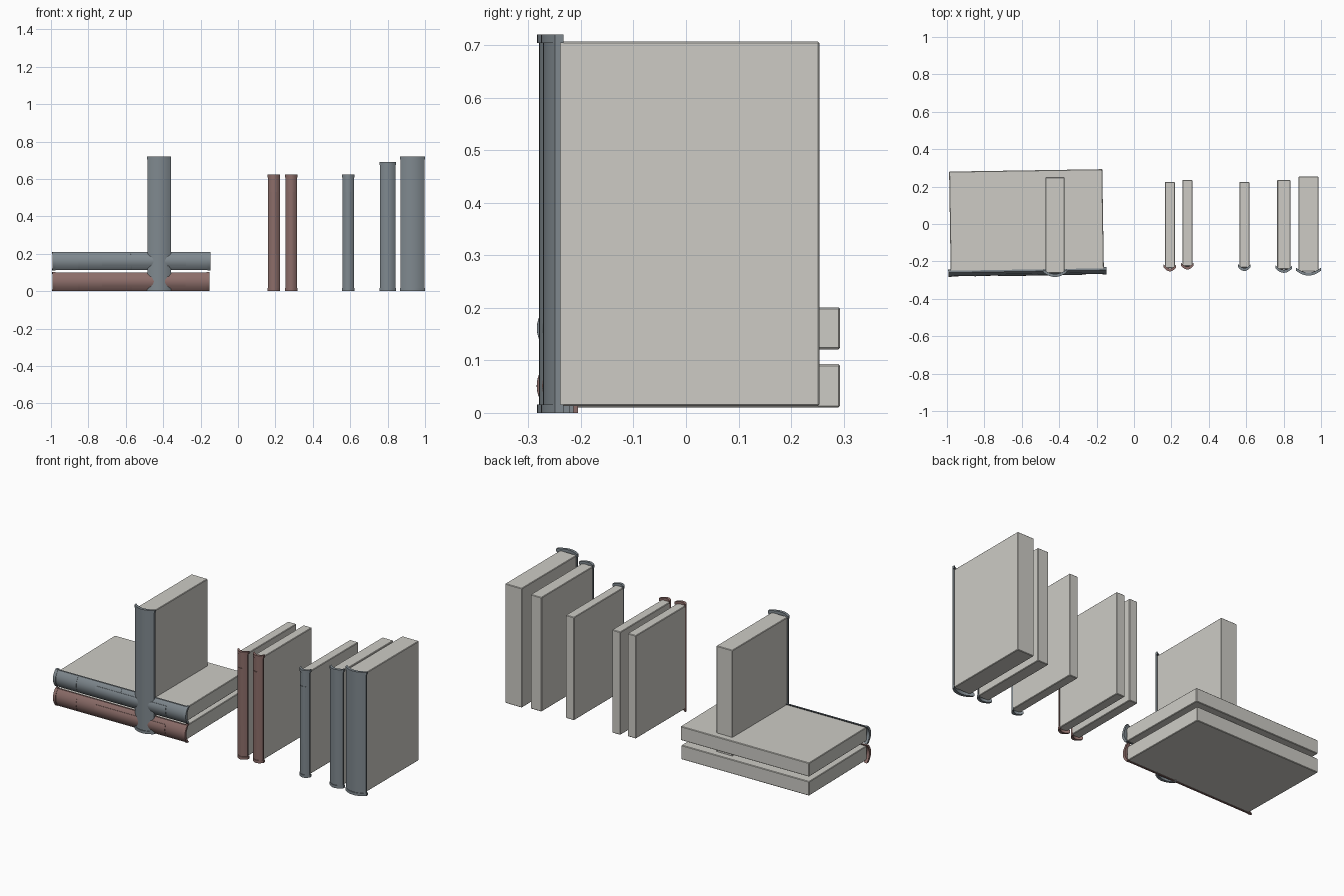
import bpy, bmesh, math
from mathutils import Matrix

if "Cube" in bpy.data.objects:
    bpy.data.objects.remove(bpy.data.objects["Cube"])


def material(name, rgb):
    m = bpy.data.materials.new(name)
    m.use_nodes = True
    m.diffuse_color = (*rgb, 1)
    m.node_tree.nodes["Principled BSDF"].inputs["Base Color"].default_value = (*rgb, 1)
    return m


PAPER = material("warm grey paper", (0.61, 0.6, 0.56))
BLUE = material("slate blue cover", (0.215, 0.25, 0.275))
RED = material("dusty red cover", (0.265, 0.155, 0.143))


def finish(name, bm, mat, matrix, smooth=False):
    bmesh.ops.recalc_face_normals(bm, faces=bm.faces)
    mesh = bpy.data.meshes.new(name)
    bm.to_mesh(mesh)
    bm.free()
    mesh.materials.append(mat)
    ob = bpy.data.objects.new(name, mesh)
    ob.matrix_world = matrix
    bpy.context.collection.objects.link(ob)
    if smooth:
        bpy.ops.object.select_all(action="DESELECT")
        ob.select_set(True)
        bpy.context.view_layer.objects.active = ob
        bpy.ops.object.shade_smooth_by_angle(angle=math.radians(30))
    return ob


def shell(name, half, width, back, depth, thick, z0, z1, mat, matrix, segments=12):
    """Curved strip: the part of a spine arc within +-half, extruded in z."""
    xs = [-half + 2 * half * i / segments for i in range(segments + 1)]
    arc = [(x, back - depth * (1 - (2 * x / width) ** 2)) for x in xs]
    outline = arc + [(x, y + thick) for x, y in reversed(arc)]
    bm = bmesh.new()
    face = bm.faces.new([bm.verts.new((x, y, z0)) for x, y in outline])
    ext = bmesh.ops.extrude_face_region(bm, geom=[face])
    verts = [v for v in ext["geom"] if isinstance(v, bmesh.types.BMVert)]
    bmesh.ops.translate(bm, verts=verts, vec=(0, 0, z1 - z0))
    return finish(name, bm, mat, matrix, True)


def book(name, width, height, back, rear, mat, matrix, paper=0.8, label=False, bands=()):
    depth = 0.012 + 0.08 * width
    # page block, running up into the hollow of the spine
    inset = 0.013
    bm = bmesh.new()
    bmesh.ops.create_cube(bm, size=1)
    bmesh.ops.scale(bm, verts=bm.verts, vec=(width * paper, rear - back + 0.004, height - 2 * inset))
    bmesh.ops.translate(bm, verts=bm.verts, vec=(0, (rear + back - 0.004) / 2, height / 2))
    pages = finish(name + "_pages", bm, PAPER, matrix)
    bevel = pages.modifiers.new("Bevel", "BEVEL")
    bevel.width = 0.003
    bevel.segments = 1
    # curved spine and its end caps
    body = width - 0.004
    shell(name + "_spine", body / 2, body, back, depth, 0.01, 0.004, height - 0.004, mat, matrix)
    for tag, z in (("lower", 0), ("upper", height - 0.016)):
        shell(f"{name}_{tag}_cap", width / 2, width, back, depth + 0.004, 0.016, z, z + 0.016, mat, matrix)
    # raised title plate and cross bands
    if label:
        shell(name + "_label", width * 0.27, body, back, depth + 0.003, 0.004,
              height * 0.315, height * 0.847, mat, matrix)
    for i, f in enumerate(bands):
        shell(f"{name}_band_{i}", body / 2, body, back, depth + 0.002, 0.004,
              height * f - 0.003, height * f + 0.003, mat, matrix)


# standing books: name, x centre, width, height, spine back y, rear y, cover, label
standing = [
    ("middle_blue_book", -0.422, 0.129, 0.72, -0.257, 0.25, BLUE, False),
    ("first_red_book", 0.192, 0.067, 0.625, -0.232, 0.225, RED, True),
    ("second_red_book", 0.285, 0.067, 0.625, -0.222, 0.235, RED, True),
    ("thin_blue_book", 0.59, 0.067, 0.625, -0.23, 0.225, BLUE, True),
    ("medium_blue_book", 0.801, 0.088, 0.69, -0.238, 0.235, BLUE, False),
    ("large_blue_book", 0.933, 0.134, 0.72, -0.249, 0.254, BLUE, False),
]
for name, x, width, height, back, rear, mat, label in standing:
    book(name, width, height, back, rear, mat, Matrix.Translation((x, 0, 0)), label=label)

# lying books, turned a little on the stack
for name, z, width, length, mat in (("lower_lying_book", 0.0515, 0.103, 0.84, RED),
                                    ("upper_lying_book", 0.161, 0.1, 0.845, BLUE)):
    matrix = (Matrix.Translation((-0.997, -0.005, z)) @ Matrix.Rotation(math.radians(0.9), 4, "Z")
              @ Matrix.Rotation(math.radians(90), 4, "Y"))
    book(name, width, length, -0.255, 0.285, mat, matrix, label=True, bands=(0.17, 0.5))
